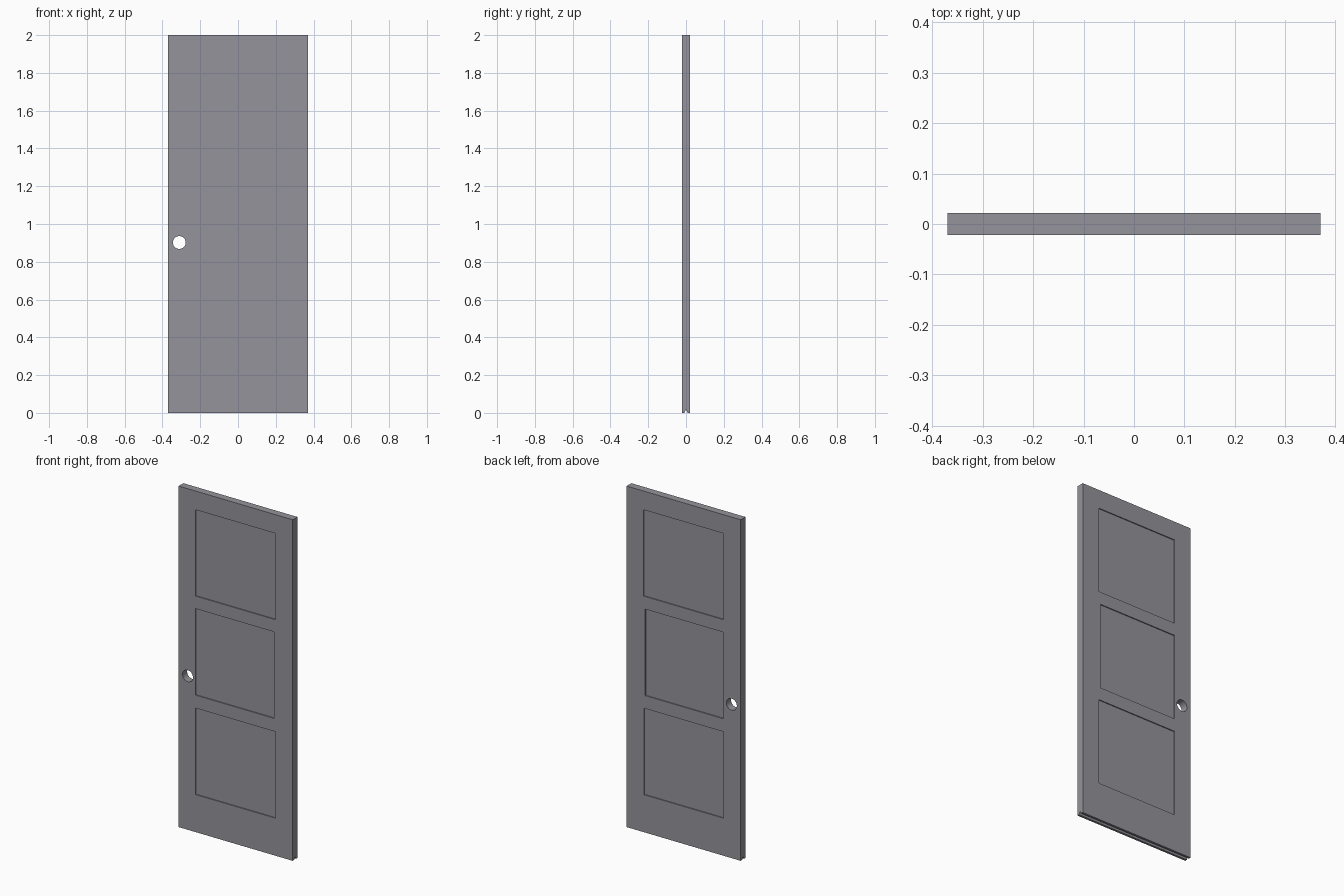
import bpy, bmesh, math

if "Cube" in bpy.data.objects:
    bpy.data.objects.remove(bpy.data.objects["Cube"])

W, H, T = 0.74, 2.0, 0.0435      # door width, height, thickness
DEPTH = 0.006                    # panel recess depth

# Dark grey paint
paint = bpy.data.materials.new("dark_grey_paint")
paint.diffuse_color = (0.30, 0.295, 0.325, 1)
paint.use_nodes = True
paint.node_tree.nodes["Principled BSDF"].inputs["Base Color"].default_value = paint.diffuse_color

# Door slab: end profile with a V groove along the bottom edge, extruded in x
t = T / 2
profile = [(-t, 0), (-0.009, 0), (0, 0.018), (0.009, 0), (t, 0), (t, H), (-t, H)]
bm = bmesh.new()
face = bm.faces.new([bm.verts.new((-W / 2, y, z)) for y, z in profile])
ext = bmesh.ops.extrude_face_region(bm, geom=[face])
verts = [v for v in ext["geom"] if isinstance(v, bmesh.types.BMVert)]
bmesh.ops.translate(bm, verts=verts, vec=(W, 0, 0))
bmesh.ops.recalc_face_normals(bm, faces=bm.faces)
mesh = bpy.data.meshes.new("door_slab")
bm.to_mesh(mesh)
bm.free()
mesh.materials.append(paint)
door = bpy.data.objects.new("door_slab", mesh)
bpy.context.collection.objects.link(door)


def cut(cutter):
    """Subtract a cutter from the door, then remove it."""
    cutter.hide_render = True
    cutter.data.materials.append(paint)
    mod = door.modifiers.new("cut", "BOOLEAN")
    mod.operation = "DIFFERENCE"
    mod.solver = "EXACT"
    mod.object = cutter
    bpy.context.view_layer.objects.active = door
    bpy.ops.object.modifier_apply(modifier=mod.name)
    bpy.data.objects.remove(cutter)


# Three recessed panels on each side: right edge, bottom, top
for right, z0, z1 in [(0.26, 1.384, 1.89), (0.25, 0.803, 1.31), (0.257, 0.22, 0.727)]:
    left = -0.26
    for side in (-1, 1):
        bpy.ops.mesh.primitive_cube_add(
            size=1, location=((left + right) / 2, side * (t - DEPTH + 0.05), (z0 + z1) / 2))
        box = bpy.context.object
        box.name = "panel_cutter"
        box.scale = (right - left, 0.1, z1 - z0)
        cut(box)

# Round handle hole through the door
bpy.ops.mesh.primitive_cylinder_add(vertices=32, radius=0.034, depth=0.2,
                                    location=(-0.311, 0, 0.902),
                                    rotation=(math.pi / 2, 0, 0))
bpy.context.object.name = "handle_hole_cutter"
cut(bpy.context.object)

# Smooth only the hole wall
bpy.ops.object.select_all(action="DESELECT")
door.select_set(True)
bpy.context.view_layer.objects.active = door
bpy.ops.object.shade_smooth_by_angle(angle=math.radians(30))
